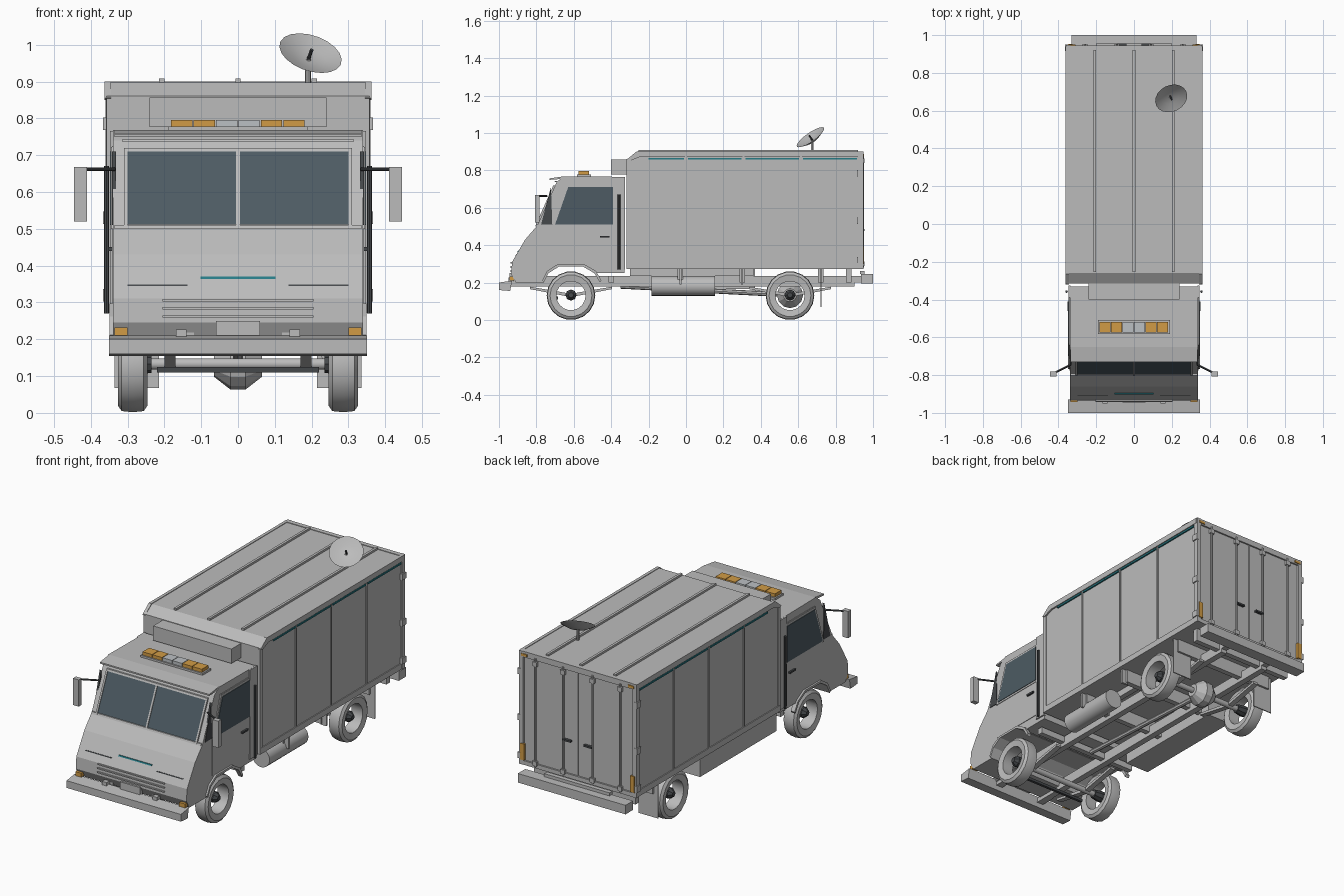
import bpy, bmesh, math
from mathutils import Matrix, Vector

cube = bpy.data.objects.get("Cube")
if cube:
    bpy.data.objects.remove(cube, do_unlink=True)


def material(name, r, g, b):
    m = bpy.data.materials.new(name)
    m.use_nodes = True
    m.diffuse_color = (r, g, b, 1)
    m.node_tree.nodes["Principled BSDF"].inputs["Base Color"].default_value = (r, g, b, 1)
    return m


BODY = material("body grey", .5, .5, .5)
DARK = material("dark metal", .06, .065, .07)
GLASS = material("window glass", .075, .105, .125)
AMBER = material("amber lens", .64, .33, .06)
TEAL = material("teal stripe", .02, .2, .24)
LENS = material("clear lens", .5, .53, .55)


def finish(name, bm, mat, mirror=False, smooth=False):
    bmesh.ops.recalc_face_normals(bm, faces=bm.faces)
    mesh = bpy.data.meshes.new(name)
    bm.to_mesh(mesh)
    bm.free()
    mesh.materials.append(mat)
    ob = bpy.data.objects.new(name, mesh)
    bpy.context.collection.objects.link(ob)
    if mirror:
        ob.modifiers.new("Mirror", "MIRROR").use_mirror_merge = False
    if smooth:
        bpy.ops.object.select_all(action="DESELECT")
        ob.select_set(True)
        bpy.context.view_layer.objects.active = ob
        bpy.ops.object.shade_smooth_by_angle(angle=math.radians(40))
    return ob


def box(name, x, y, z, mat=BODY, mirror=False):
    """Block spanning the three given (low, high) ranges."""
    bm = bmesh.new()
    size = [b - a for a, b in (x, y, z)]
    mid = [(a + b) / 2 for a, b in (x, y, z)]
    bmesh.ops.create_cube(bm, size=1, matrix=Matrix.Translation(mid) @ Matrix.Diagonal((*size, 1)))
    return finish(name, bm, mat, mirror)


def prism(name, outline, x, mat=BODY, mirror=False):
    """Side outline of (y, z) points extruded across the x range."""
    bm = bmesh.new()
    face = bm.faces.new([bm.verts.new((x[0], y, z)) for y, z in outline])
    ext = bmesh.ops.extrude_face_region(bm, geom=[face])["geom"]
    bmesh.ops.translate(bm, vec=(x[1] - x[0], 0, 0), verts=[v for v in ext if isinstance(v, bmesh.types.BMVert)])
    return finish(name, bm, mat, mirror)


def lathe(name, profile, place, axis, mat=BODY, mirror=False, sides=16, smooth=True):
    """Closed (radius, height) profile turned about an axis."""
    bm = bmesh.new()
    turn = Matrix.Translation(place) @ Vector(axis).to_track_quat("Z", "Y").to_matrix().to_4x4()
    rings = []
    for i in range(sides):
        a = math.tau * i / sides
        rings.append([bm.verts.new(turn @ Vector((r * math.cos(a), r * math.sin(a), h))) for r, h in profile])
    for i in range(sides):
        p, q = rings[i], rings[(i + 1) % sides]
        for j in range(len(profile)):
            k = (j + 1) % len(profile)
            bm.faces.new((p[j], p[k], q[k], q[j]))
    bmesh.ops.remove_doubles(bm, verts=bm.verts, dist=1e-5)
    return finish(name, bm, mat, mirror, smooth)


def rod(name, a, b, r, mat=BODY, mirror=False, sides=8):
    a, b = Vector(a), Vector(b)
    h = (b - a).length
    return lathe(name, [(0, 0), (r, 0), (r, h), (0, h)], a, b - a, mat, mirror, sides)


# Cab shell with wheel arch cut into its outline
prism("cab_shell", [(-.33, .25), (-.33, .765), (-.65, .768), (-.69, .74), (-.795, .505), (-.86, .43),
                    (-.93, .31), (-.935, .245), (-.91, .2), (-.76, .2), (-.735, .25), (-.68, .285),
                    (-.55, .285), (-.49, .25)], (-.339, .339))
prism("cab_rear_pillar", [(-.39, .27), (-.39, .765), (-.325, .765), (-.325, .27)], (.335, .347), mirror=True)
prism("sun_visor", [(-.65, .768), (-.73, .757), (-.73, .749), (-.65, .755)], (-.335, .335))
arch = [(-.76, .2), (-.735, .25), (-.68, .285), (-.55, .285), (-.49, .25), (-.46, .2)]
prism("arch_flare", arch + [(y - .008 * (1 if y < -.6 else -1), z + .012) for y, z in reversed(arch)],
      (.325, .349), mirror=True)

# Doors and side windows
prism("door_panel", [(-.71, .3), (-.71, .5), (-.64, .725), (-.39, .725), (-.39, .3)], (.337, .342), mirror=True)
prism("side_window_frame", [(-.715, .5), (-.64, .722), (-.38, .722), (-.38, .5)], (.34, .345), mirror=True)
prism("side_window", [(-.7, .51), (-.63, .71), (-.39, .71), (-.39, .51)], (.34, .348), GLASS, True)
box("door_handle", (.34, .352), (-.46, -.41), (.44, .45), DARK, True)
prism("quarter_shield", [(-.722, .71), (-.715, .51), (-.775, .51)], (.332, .342), DARK, True)

# Windscreen panes, frame and divider on the sloped face
slope = (-.69 + .795) / (.74 - .505)


def screen_part(name, x, z, lift, mat=BODY, mirror=False):
    pts = [(-.795 + (h - .505) * slope - d, h) for h, d in ((z[0], 0), (z[1], 0), (z[1], lift), (z[0], lift))]
    return prism(name, pts, x, mat, mirror)


screen_part("windscreen_pane", (.005, .3), (.512, .71), .006, GLASS, True)
screen_part("windscreen_divider", (-.005, .005), (.505, .715), .01)
screen_part("windscreen_side_frame", (.3, .31), (.505, .72), .01, mirror=True)
screen_part("windscreen_top_frame", (-.31, .31), (.71, .72), .01)
screen_part("windscreen_sill", (-.335, .335), (.5, .51), .008)
screen_part("visor_trim", (-.315, .315), (.737, .743), .012)


# Nose trim that follows the lower front face
def nose_bar(name, x, z, mat, lift=.004, mirror=False):
    def face_y(h):
        return -.93 + (h - .31) * .583 if h > .31 else -.93 - (.31 - h) * .077
    pts = [(face_y(h) - d, h) for h, d in ((z[0], -.004), (z[1], -.004), (z[1], lift), (z[0], lift))]
    return prism(name, pts, x, mat, mirror)


nose_bar("nose_stripe", (-.102, .102), (.364, .37), TEAL)
nose_bar("nose_slot", (.137, .3), (.345, .349), DARK, .002, True)
for z in (.262, .284, .306):
    nose_bar("grille_slat", (-.205, .205), (z - .003, z + .003), BODY, .008)
box("front_marker", (.3, .336), (-.943, -.92), (.21, .232), AMBER, True)
box("number_plate", (-.06, .06), (-.945, -.92), (.21, .25))
box("tow_tab", (.14, .168), (-.95, -.92), (.2, .226), BODY, True)
prism("front_bumper", [(-.94, .155), (-1, .16), (-1, .2), (-.93, .21)], (-.35, .35))
box("bumper_bracket", (.12, .16), (-.96, -.85), (.18, .205), BODY, True)

# Mirrors and upright tubes behind the doors
box("mirror_head", (.41, .445), (-.808, -.782), (.52, .668), BODY, True)
rod("mirror_arm", (.335, -.745, .662), (.425, -.79, .662), .005, DARK, True)
rod("upright_tube", (.357, -.358, .27), (.357, -.358, .67), .007, DARK, True)

# Roof light bar
box("light_bar_base", (-.19, .19), (-.582, -.508), (.765, .778))
for i in range(6):
    x = -.183 + i * .061
    box("light_bar_cell", (x + .001, x + .059), (-.575, -.518), (.776, .796), LENS if i in (2, 3) else AMBER)

# Cargo body
prism("cargo_body", [(-.315, .272), (-.315, .86), (-.26, .897), (.935, .897), (.935, .272)], (-.353, .353))
box("roof_unit", (-.24, .24), (-.4, -.3), (.777, .857))
prism("roof_edge_rail", [(-.32, .855), (-.265, .9), (.94, .9), (.94, .87), (-.25, .87), (-.3, .85)],
      (.345, .362), BODY, True)
box("body_sill", (.345, .358), (-.315, .94), (.272, .305), BODY, True)
box("body_front_post", (.345, .357), (-.318, -.295), (.272, .86), BODY, True)
for y in (0, .308, .615):
    box("side_rib", (.35, .358), (y - .005, y + .005), (.3, .87), BODY, True)
for a, b in ((-.2, -.01), (.01, .298), (.318, .605), (.625, .915)):
    box("side_stripe", (.35, .361), (a, b), (.857, .866), TEAL, True)
for x in (-.207, 0, .207):
    box("roof_rib", (x - .007, x + .007), (-.255, .92), (.89, .908))

# Rear doors
box("rear_post", (.335, .36), (.92, .948), (.272, .9), BODY, True)
box("rear_header", (-.35, .35), (.92, .946), (.868, .9))
box("rear_threshold", (-.35, .35), (.92, .946), (.272, .295))
box("rear_door_leaf", (.003, .33), (.93, .94), (.297, .866), BODY, True)
for x in (.09, .26):
    rod("lock_rod", (x, .946, .28), (x, .946, .88), .006, BODY, True)
    for z in (.3, .85):
        box("rod_keeper", (x - .013, x + .013), (.938, .954), (z - .012, z + .012), BODY, True)
box("rear_handle", (.04, .09), (.94, .955), (.475, .485), DARK, True)
for z in (.32, .53, .785):
    box("door_hinge", (.35, .366), (.915, .95), (z - .017, z + .017), BODY, True)
box("tail_lamp", (.325, .35), (.94, .953), (.3, .39), AMBER, True)
box("top_marker", (.31, .345), (.94, .951), (.875, .888), AMBER, True)
box("rear_bumper", (-.33, .33), (.935, 1), (.195, .245))
box("rear_step", (-.2, .2), (.93, .955), (.245, .262))

# Chassis
box("frame_rail", (.12, .155), (-.92, .9), (.18, .235), BODY, True)
box("body_bearer", (.17, .2), (-.3, .36), (.235, .273), BODY, True)
for y in (-.8, -.4, -.03, .3, .72, .87):
    box("cross_member", (-.31, .31), (y - .015, y + .015), (.2, .272 if y > -.3 else .235))
box("bumper_hanger", (.12, .155), (.88, .95), (.2, .235), BODY, True)
rod("fuel_tank", (.27, -.185, .182), (.27, .155, .182), .053, sides=20)
for y in (-.03, .3):
    box("tank_strap", (.3, .335), (y - .006, y + .006), (.19, .273))
box("side_locker", (-.345, -.2), (-.3, .37), (.165, .273))
rod("drive_shaft", (0, -.35, .18), (0, .53, .135), .013)

# Axles and springs
for y in (-.615, .556):
    rod("axle", (-.29, y, .133), (.29, y, .133), .016, sides=10)
    prism("leaf_spring", [(y - .22, .178), (y, .14), (y + .22, .178), (y + .22, .165), (y, .122), (y - .22, .165)],
          (.17, .2), BODY, True)
    lathe("tyre", [(.078, -.034), (.112, -.04), (.127, -.03), (.13, 0), (.127, .03), (.112, .04), (.078, .034)],
          (.286, y, .13), (1, 0, 0), BODY, True, 18)
    lathe("wheel_hub", [(0, -.04), (.024, -.04), (.03, 0), (.03, .02), (.014, .04), (0, .04)],
          (.275, y, .133), (1, 0, 0), DARK, True, 8, False)
lathe("differential", [(0, -.065), (.035, -.065), (.07, -.02), (.07, .02), (.035, .065), (0, .065)],
      (0, .556, .133), (1, 0, 0), sides=12, smooth=False)
box("steering_rod", (-.22, .22), (-.7, -.685), (.11, .125), DARK)
box("rear_mud_flap", (.215, .335), (.718, .724), (.068, .28), BODY, True)

# Roof dish
aim = Vector((.27, -.55, .79)).normalized()
centre = Vector((.197, .665, .977))
rod("dish_post", (.19, .675, .89), (.19, .675, .96), .008)
lathe("dish_bowl", [(0, -.026), (.045, -.02), (.088, 0), (.045, -.015), (0, -.021)], centre, aim, sides=20)
rod("dish_feed", centre - aim * .022, centre + aim * .012, .005, DARK)
